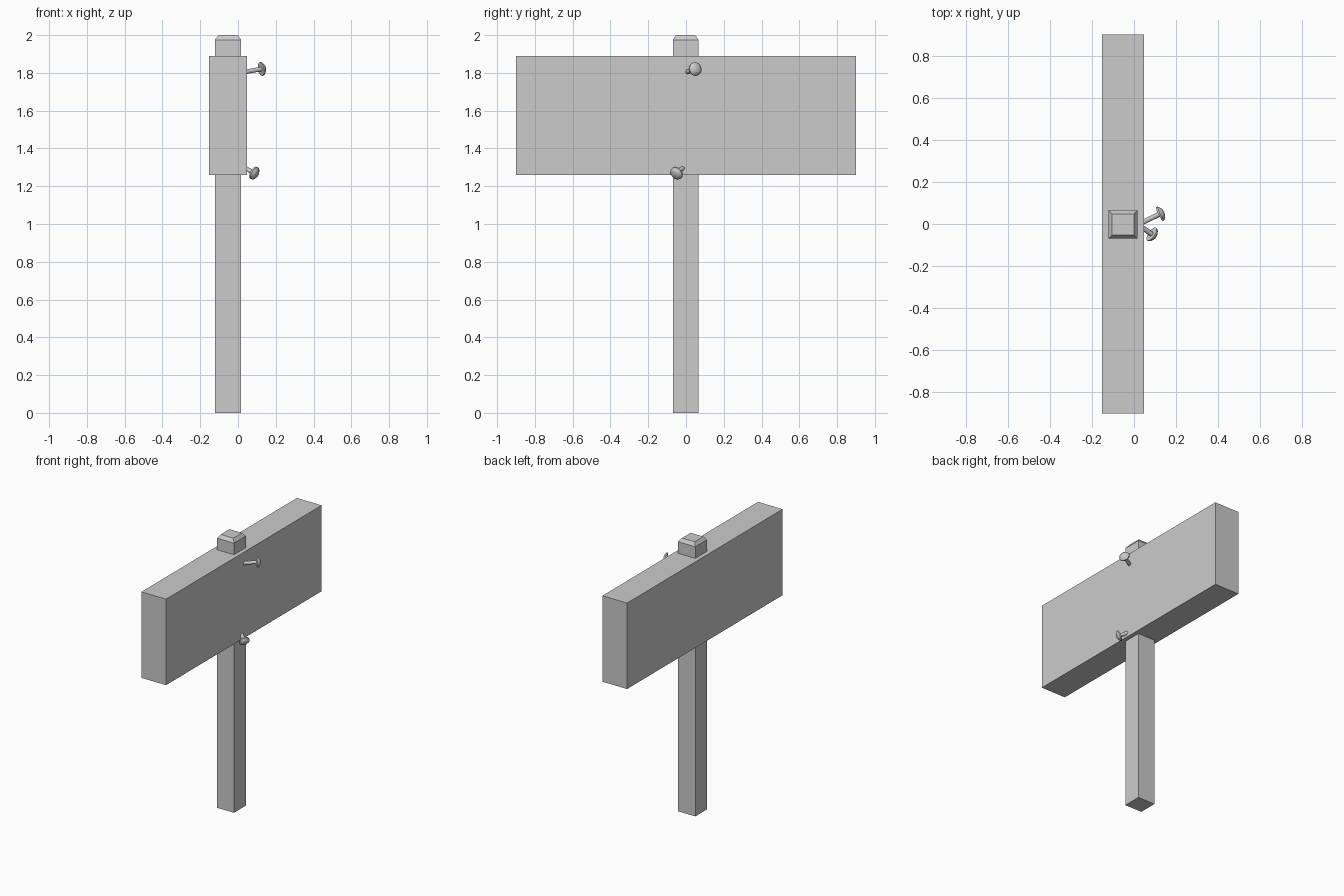
import bpy
import bmesh
from mathutils import Vector, Matrix

cube = bpy.data.objects.get("Cube")
if cube:
    bpy.data.objects.remove(cube, do_unlink=True)

GREY = (0.6, 0.6, 0.6, 1)
grey = bpy.data.materials.new("plain_grey")
grey.use_nodes = True
grey.diffuse_color = GREY
grey.node_tree.nodes["Principled BSDF"].inputs["Base Color"].default_value = GREY


def finish(bm, name):
    bmesh.ops.recalc_face_normals(bm, faces=bm.faces)
    mesh = bpy.data.meshes.new(name)
    bm.to_mesh(mesh)
    bm.free()
    mesh.materials.append(grey)
    obj = bpy.data.objects.new(name, mesh)
    bpy.context.collection.objects.link(obj)
    return obj


def box(bm, low, high):
    low, high = Vector(low), Vector(high)
    size = Matrix.Diagonal((*(high - low), 1))
    return bmesh.ops.create_cube(bm, size=1, matrix=Matrix.Translation((low + high) / 2) @ size)


def nail(name, head, direction, length=0.14):
    """Shaft and domed head revolved around the local z axis."""
    profile = [(0, -length), (0.012, -length), (0.012, -0.006), (0.037, -0.006),
               (0.036, 0.002), (0.02, 0.014), (0, 0.018)]
    bm = bmesh.new()
    verts = [bm.verts.new((r, 0, z)) for r, z in profile]
    edges = [bm.edges.new(pair) for pair in zip(verts, verts[1:])]
    bmesh.ops.spin(bm, geom=verts + edges, axis=(0, 0, 1), cent=(0, 0, 0),
                   angle=6.283185, steps=12, use_merge=False)
    bmesh.ops.remove_doubles(bm, verts=bm.verts, dist=0.0005)
    turn = Vector(direction).to_track_quat("Z", "Y").to_matrix().to_4x4()
    bm.transform(Matrix.Translation(head) @ turn)
    return finish(bm, name)


# Post with a chamfered top
bm = bmesh.new()
box(bm, (-0.122, -0.07, 0), (0.017, 0.066, 1.975))
top = max(bm.faces, key=lambda f: f.calc_center_median().z)
cap = bmesh.ops.extrude_discrete_faces(bm, faces=[top])["faces"][0]
center = cap.calc_center_median()
for v in cap.verts:
    v.co = center + (v.co - center) * 0.74 + Vector((0, 0, 0.025))
bmesh.ops.remove_doubles(bm, verts=bm.verts, dist=0.0005)
finish(bm, "post")

# Sign board
bm = bmesh.new()
box(bm, (-0.153, -0.9, 1.26), (0.047, 0.9, 1.89))
finish(bm, "sign_board")

# Bent nails on the board
nail("upper_nail", (0.127, 0.05, 1.821), (0.89, 0.44, 0.16))
nail("lower_nail", (0.088, -0.051, 1.268), (0.74, -0.52, -0.42))
